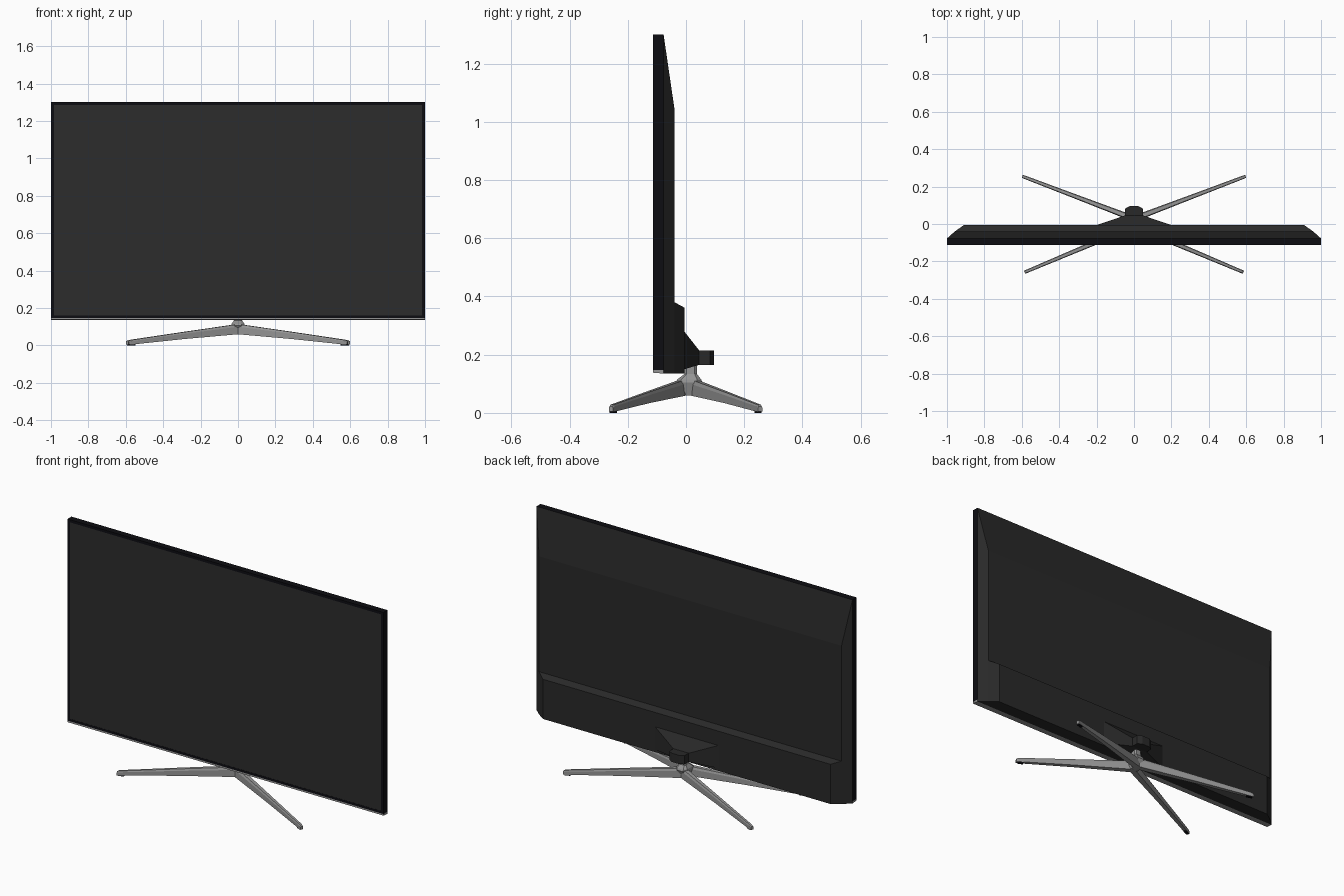
import bpy, bmesh
from mathutils import Vector

if "Cube" in bpy.data.objects:
    bpy.data.objects.remove(bpy.data.objects["Cube"])


def material(name, r, g, b):
    m = bpy.data.materials.new(name)
    m.diffuse_color = (r, g, b, 1)
    m.use_nodes = True
    m.node_tree.nodes["Principled BSDF"].inputs["Base Color"].default_value = m.diffuse_color
    return m


BLACK = material("gloss_black", 0.004, 0.004, 0.006)
SCREEN = material("screen_grey", 0.025, 0.025, 0.025)
SHELL = material("shell_grey", 0.022, 0.022, 0.022)
METAL = material("brushed_metal", 0.3, 0.3, 0.3)


def loft(name, rings, mat):
    """Closed solid skinned through rings of equal point count."""
    bm = bmesh.new()
    vs = [[bm.verts.new(p) for p in ring] for ring in rings]
    n = len(rings[0])
    for a, b in zip(vs, vs[1:]):
        for i in range(n):
            j = (i + 1) % n
            bm.faces.new((a[i], a[j], b[j], b[i]))
    bm.faces.new(vs[0])
    bm.faces.new(vs[-1])
    bmesh.ops.recalc_face_normals(bm, faces=bm.faces)
    me = bpy.data.meshes.new(name)
    bm.to_mesh(me)
    bm.free()
    ob = bpy.data.objects.new(name, me)
    bpy.context.collection.objects.link(ob)
    me.materials.append(mat)
    return ob


def rect_xz(y, hx, z0, z1):
    return [(-hx, y, z0), (hx, y, z0), (hx, y, z1), (-hx, y, z1)]


def octagon_xy(z, hx, y0, y1, c):
    """Rectangle with cut corners at height z."""
    return [(-hx + c, y0, z), (hx - c, y0, z), (hx, y0 + c, z), (hx, y1 - c, z),
            (hx - c, y1, z), (-hx + c, y1, z), (-hx, y1 - c, z), (-hx, y0 + c, z)]


# Bezel with a shallow recess in its front
bezel = loft("bezel", [rect_xz(-0.077, 1, 0.147, 1.30),
                       rect_xz(-0.113, 1, 0.147, 1.30),
                       rect_xz(-0.113, 0.985, 0.16, 1.285),
                       rect_xz(-0.110, 0.985, 0.16, 1.285)], BLACK)

# Screen sitting in the recess
loft("screen", [rect_xz(-0.109, 0.985, 0.16, 1.285),
                rect_xz(-0.112, 0.985, 0.16, 1.285)], SCREEN)

# Metal trim along the lower edge
loft("lower_trim", [rect_xz(-0.113, 1, 0.138, 0.147),
                    rect_xz(-0.077, 1, 0.135, 0.147)], METAL)

# Tapered back shell and the thicker lower housing
loft("back_shell", [rect_xz(-0.077, 1, 0.135, 1.30),
                    rect_xz(-0.039, 0.957, 0.135, 1.04)], SHELL)
loft("lower_housing", [rect_xz(-0.039, 0.957, 0.135, 0.38),
                       rect_xz(-0.006, 0.91, 0.135, 0.362)], SHELL)

# Bracket wedge and the collar that holds the post
loft("bracket_wedge", [rect_xz(-0.006, 0.20, 0.15, 0.28),
                       rect_xz(0.045, 0.05, 0.165, 0.215)], SHELL)
collar = [(-0.048, 0.03), (0.048, 0.03), (0.048, 0.082), (0.022, 0.096),
          (-0.022, 0.096), (-0.048, 0.082)]
loft("bracket_collar", [[(x, y, z) for x, y in collar] for z in (0.165, 0.215)], SHELL)

# Stand post flaring into the hub
loft("stand_post", [octagon_xy(0.06, 0.022, -0.008, 0.036, 0.008),
                    octagon_xy(0.105, 0.036, -0.036, 0.056, 0.016),
                    octagon_xy(0.115, 0.034, -0.030, 0.052, 0.014),
                    octagon_xy(0.133, 0.022, -0.006, 0.038, 0.008),
                    octagon_xy(0.17, 0.021, -0.005, 0.037, 0.008)], METAL)


# Four slim tapering legs
def leg(name, root, tip):
    root, tip = Vector(root), Vector(tip)
    d = (tip - root).normalized()
    side = Vector((-d.y, d.x))

    def ring(t, w_low, w_top, z0, z1):
        c = root.lerp(tip, t)
        zm = z1 - 0.25 * (z1 - z0)
        pts = [(-w_low, z0), (w_low, z0), (w_low, zm), (w_top, z1), (-w_top, z1), (-w_low, zm)]
        return [(*(c + side * u), z) for u, z in pts]

    loft(name, [ring(0, 0.016, 0.011, 0.060, 0.114),
                ring(0.5, 0.012, 0.008, 0.034, 0.071),
                ring(0.985, 0.009, 0.006, 0.004, 0.028),
                ring(1, 0.008, 0.005, 0.004, 0.022)], METAL)
    # Foot pad under the tip
    pad = [(0.94, -0.007), (0.99, -0.007), (0.99, 0.007), (0.94, 0.007)]
    loft(name + "_pad", [[(*(root.lerp(tip, t) + side * u), z) for t, u in pad]
                         for z in (0.0, 0.012)], BLACK)


for sx, label in ((-1, "left"), (1, "right")):
    leg("front_leg_" + label, (0, -0.012), (sx * 0.585, -0.258))
    leg("back_leg_" + label, (0, 0.028), (sx * 0.597, 0.255))
